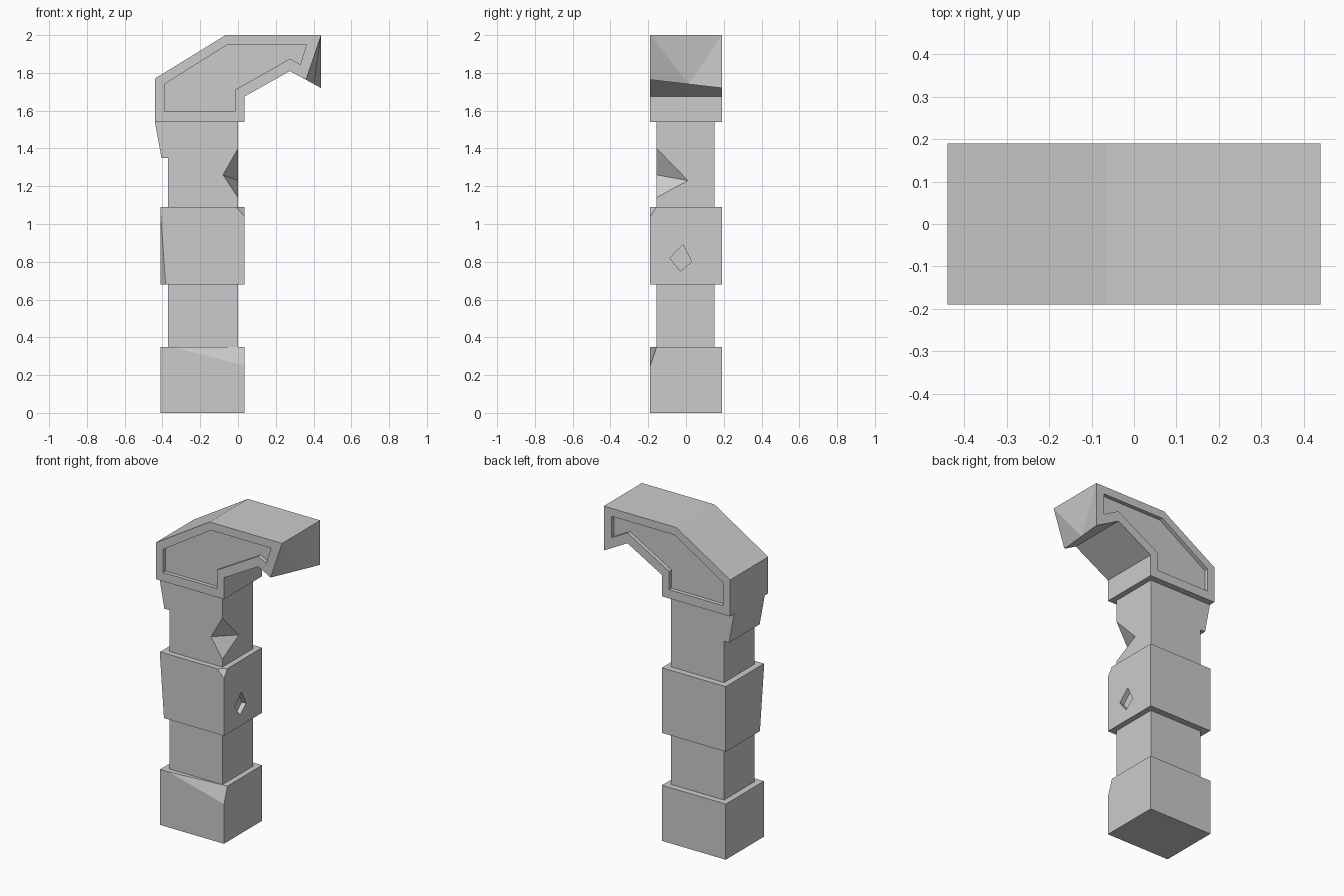
import bpy, bmesh
from mathutils import Vector

if "Cube" in bpy.data.objects:
    bpy.data.objects.remove(bpy.data.objects["Cube"])


def make_object(name, bm):
    bmesh.ops.recalc_face_normals(bm, faces=bm.faces[:])
    mesh = bpy.data.meshes.new(name)
    bm.to_mesh(mesh)
    bm.free()
    obj = bpy.data.objects.new(name, mesh)
    bpy.context.collection.objects.link(obj)
    return obj


def prism(name, outline, start, end):
    """Extrude a closed outline of 3D points between two offsets."""
    bm = bmesh.new()
    a = [bm.verts.new(Vector(p) + Vector(start)) for p in outline]
    b = [bm.verts.new(Vector(p) + Vector(end)) for p in outline]
    bm.faces.new(a)
    bm.faces.new(b[::-1])
    for i in range(len(a)):
        j = (i + 1) % len(a)
        bm.faces.new((a[i], a[j], b[j], b[i]))
    return make_object(name, bm)


def xz(points):
    return [(x, 0, z) for x, z in points]


def block(name, z0, z1, chips):
    """Square block whose corners are sliced off by planes given as three points."""
    outline = [(-0.41, -0.19, 0), (0.035, -0.19, 0), (0.035, 0.19, 0), (-0.41, 0.19, 0)]
    obj = prism(name, outline, (0, 0, z0), (0, 0, z1))
    bm = bmesh.new()
    bm.from_mesh(obj.data)
    centre = Vector((-0.19, 0, (z0 + z1) / 2))
    for chip in chips:
        p, q, r = map(Vector, chip)
        n = (q - p).cross(r - p).normalized()
        if n.dot(centre - p) > 0:
            n = -n
        cut = bmesh.ops.bisect_plane(bm, geom=bm.verts[:] + bm.edges[:] + bm.faces[:],
                                     plane_co=p, plane_no=n, clear_outer=True)
        edges = [e for e in cut["geom_cut"] if isinstance(e, bmesh.types.BMEdge)]
        bmesh.ops.holes_fill(bm, edges=edges)
    bmesh.ops.recalc_face_normals(bm, faces=bm.faces[:])
    bm.to_mesh(obj.data)
    bm.free()
    return obj


def carve(obj, cutter):
    mod = obj.modifiers.new("carve", "BOOLEAN")
    mod.operation = "DIFFERENCE"
    mod.solver = "EXACT"
    mod.object = cutter
    bpy.context.view_layer.objects.active = obj
    bpy.ops.object.modifier_apply(modifier=mod.name)
    bpy.data.objects.remove(cutter)


# Base block with a long chip on its front right corner
block("base_block", 0, 0.35,
      [((-0.35, -0.19, 0.35), (0.035, -0.19, 0.25), (0.035, -0.155, 0.35))])

# Middle block with two chips and a diamond pit
middle = block("middle_block", 0.68, 1.09,
               [((-0.01, -0.19, 1.09), (0.035, -0.19, 1.04), (0.035, -0.155, 1.09)),
                ((-0.41, -0.19, 1.06), (-0.383, -0.19, 0.68), (-0.41, -0.15, 0.68))])
diamond = [(0, -0.015, 0.89), (0, 0.03, 0.80), (0, -0.03, 0.75), (0, -0.085, 0.82)]
carve(middle, prism("pit_cutter", diamond, (0.005, 0, 0), (0.1, 0, 0)))

# Shaft with a bracket on the left, notched on the front right edge
shaft = prism("shaft", xz([(0, 0.35), (0, 1.54), (-0.44, 1.54), (-0.405, 1.35),
                           (-0.37, 1.35), (-0.37, 0.35)]), (0, -0.155, 0), (0, 0.15, 0))
notch = [Vector(p) for p in ((-0.08, -0.155, 1.26), (0, 0.01, 1.23),
                             (0, -0.155, 1.40), (0, -0.155, 1.14))]
middle_of_ridge = (notch[0] + notch[1]) / 2
bm = bmesh.new()
for p in notch:
    bm.verts.new(middle_of_ridge + (p - middle_of_ridge) * 1.6)
bmesh.ops.convex_hull(bm, input=bm.verts[:])
carve(shaft, make_object("notch_cutter", bm))

# Hooked head with a broken tip
outline = [(0.275, 1.81), (0.035, 1.675), (0.035, 1.54), (-0.44, 1.54),
           (-0.44, 1.77), (-0.065, 2.0), (0.44, 2.0)]
bm = bmesh.new()
front = [bm.verts.new((x, -0.19, z)) for x, z in outline + [(0.36, 1.764)]]
back = [bm.verts.new((x, 0.19, z)) for x, z in outline + [(0.44, 1.72)]]
mid = bm.verts.new((0.403, 0.015, 1.74))
bm.faces.new(front)
bm.faces.new(back[::-1])
for i in range(6):
    bm.faces.new((front[i], front[i + 1], back[i + 1], back[i]))
bm.faces.new((front[7], front[0], back[0], back[7], mid))
bm.faces.new((front[6], front[7], mid))
bm.faces.new((front[6], mid, back[6]))
bm.faces.new((back[6], mid, back[7]))
head = make_object("head", bm)

# Recessed panels on both sides of the head
panel = [(0.275, 1.875), (-0.015, 1.71), (-0.015, 1.595), (-0.39, 1.595),
         (-0.39, 1.74), (-0.055, 1.95)]
carve(head, prism("front_panel_cutter", xz(panel + [(0.363, 1.95), (0.33, 1.845)]),
                  (0, -0.3, 0), (0, -0.165, 0)))
carve(head, prism("back_panel_cutter", xz(panel + [(0.385, 1.95), (0.385, 1.815)]),
                  (0, 0.165, 0), (0, 0.3, 0)))
